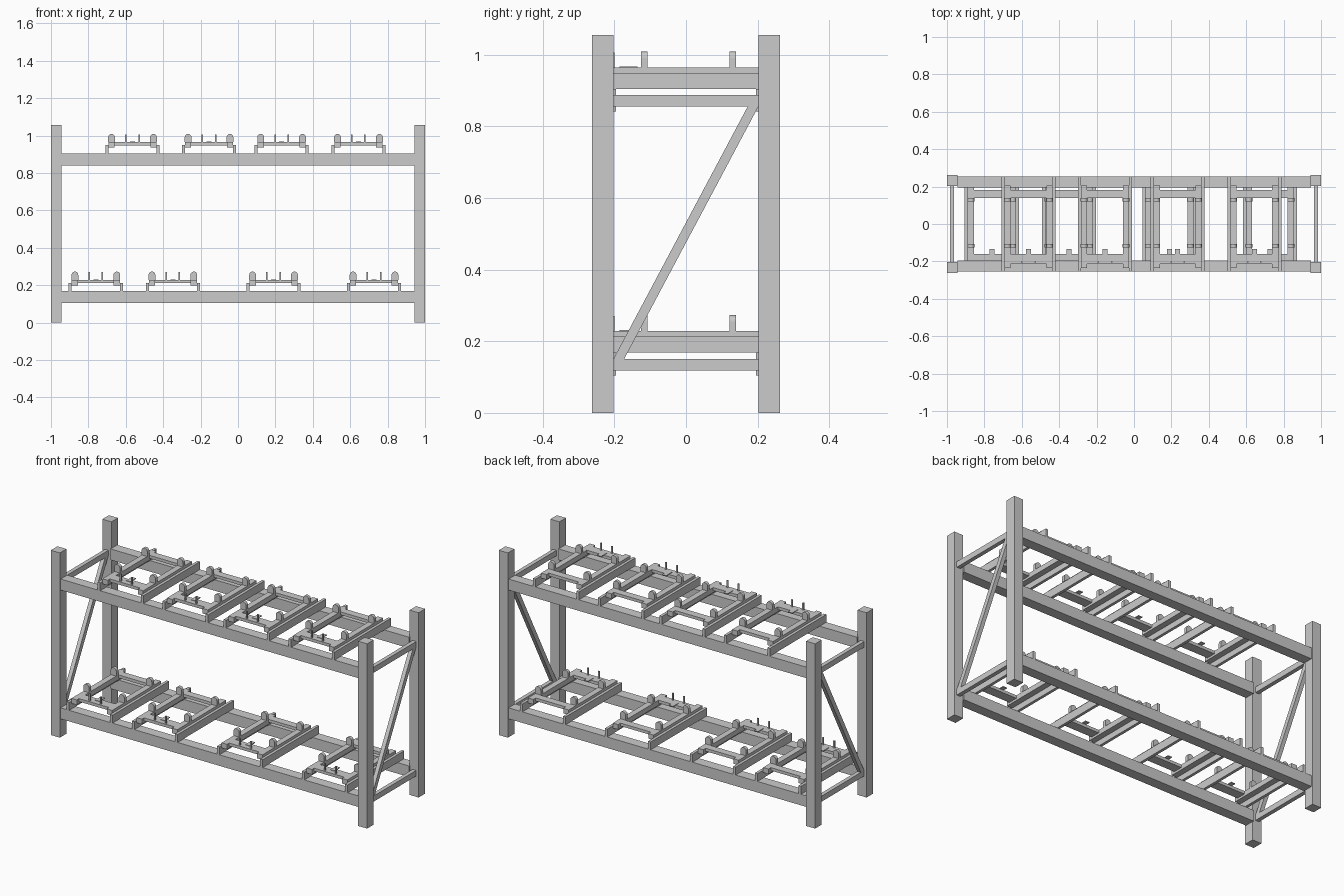
import bpy, bmesh, math

if "Cube" in bpy.data.objects:
    bpy.data.objects.remove(bpy.data.objects["Cube"])


def mesh_object(name, bm):
    bmesh.ops.recalc_face_normals(bm, faces=bm.faces)
    me = bpy.data.meshes.new(name)
    bm.to_mesh(me)
    bm.free()
    ob = bpy.data.objects.new(name, me)
    bpy.context.collection.objects.link(ob)
    return ob


def add_box(bm, x0, x1, y0, y1, z0, z1):
    vs = bmesh.ops.create_cube(bm, size=1)["verts"]
    for v in vs:
        v.co = ((x0 + x1) / 2 + v.co.x * (x1 - x0),
                (y0 + y1) / 2 + v.co.y * (y1 - y0),
                (z0 + z1) / 2 + v.co.z * (z1 - z0))


def box(name, *b):
    bm = bmesh.new()
    add_box(bm, *b)
    return mesh_object(name, bm)


def add_prism(bm, points, offset):
    face = bm.faces.new([bm.verts.new(p) for p in points])
    ext = bmesh.ops.extrude_face_region(bm, geom=[face])["geom"]
    moved = [g for g in ext if isinstance(g, bmesh.types.BMVert)]
    bmesh.ops.translate(bm, verts=moved, vec=offset)


# End frames: posts, two cross bars and a diagonal brace
for side, s in (("left", -1), ("right", 1)):
    for end, t in (("front", -1), ("back", 1)):
        box(f"{side}_{end}_post", *sorted((s * 0.943, s)),
            *sorted((t * 0.203, t * 0.262)), 0, 1.056)
    xs = sorted((s * 0.962, s * 0.985))
    for level, z in (("lower", 0.119), ("upper", 0.856)):
        box(f"{side}_{level}_end_bar", *xs, -0.205, 0.205, z, z + 0.032)
    bm = bmesh.new()
    add_prism(bm, [(xs[0], -0.203, 0.15), (xs[0], -0.173, 0.15),
                   (xs[0], 0.203, 0.857), (xs[0], 0.173, 0.857)],
              (xs[1] - xs[0], 0, 0))
    mesh_object(f"{side}_diagonal_brace", bm)


# One cradle, z measured from the beam top
def cradle(name, cx, z):
    # Support rails across the beams
    bm = bmesh.new()
    for s in (-1, 1):
        add_box(bm, *sorted((cx + s * 0.129, cx + s * 0.145)),
                -0.255, 0.255, z, z + 0.045)
    mesh_object(name + "_support_rails", bm)
    # Raised inner frame
    bm = bmesh.new()
    for s in (-1, 1):
        add_box(bm, *sorted((cx + s * 0.095, cx + s * 0.129)),
                -0.235, 0.205, z + 0.032, z + 0.061)
    add_box(bm, cx - 0.095, cx + 0.095, -0.215, -0.16, z + 0.044, z + 0.061)
    add_box(bm, cx - 0.095, cx + 0.095, 0.14, 0.183, z + 0.044, z + 0.061)
    mesh_object(name + "_frame", bm)
    # Rounded upright rests
    bm = bmesh.new()
    for s in (-1, 1):
        for y in (-0.117, 0.13):
            x = cx + s * 0.112
            pts = [(x - 0.018, y - 0.009, z + 0.061), (x + 0.018, y - 0.009, z + 0.061)]
            pts += [(x + 0.018 * math.cos(a), y - 0.009, z + 0.087 + 0.018 * math.sin(a))
                    for a in (math.pi * i / 10 for i in range(11))]
            add_prism(bm, pts, (0, 0.018, 0))
    mesh_object(name + "_rests", bm)
    # Stop plate with rear tab and two thin pins
    bm = bmesh.new()
    add_box(bm, cx - 0.013, cx + 0.013, -0.186, -0.135, z + 0.06, z + 0.064)
    for s in (-1, 1):
        add_box(bm, cx + s * 0.035 - 0.004, cx + s * 0.035 + 0.004,
                -0.207, -0.2, z + 0.06, z + 0.102)
    mesh_object(name + "_stop_pins", bm)


# Shelf levels: front and back beams carrying four cradles each
levels = (("lower", 0.168, (-0.76, -0.348, 0.19, 0.727)),
          ("upper", 0.904, (-0.564, -0.155, 0.233, 0.644)))
for level, z, centres in levels:
    for end, t in (("front", -1), ("back", 1)):
        box(f"{level}_{end}_beam", -0.945, 0.945,
            *sorted((t * 0.196, t * 0.255)), z - 0.063, z)
    for i, cx in enumerate(centres):
        cradle(f"{level}_cradle_{i + 1}", cx, z)
